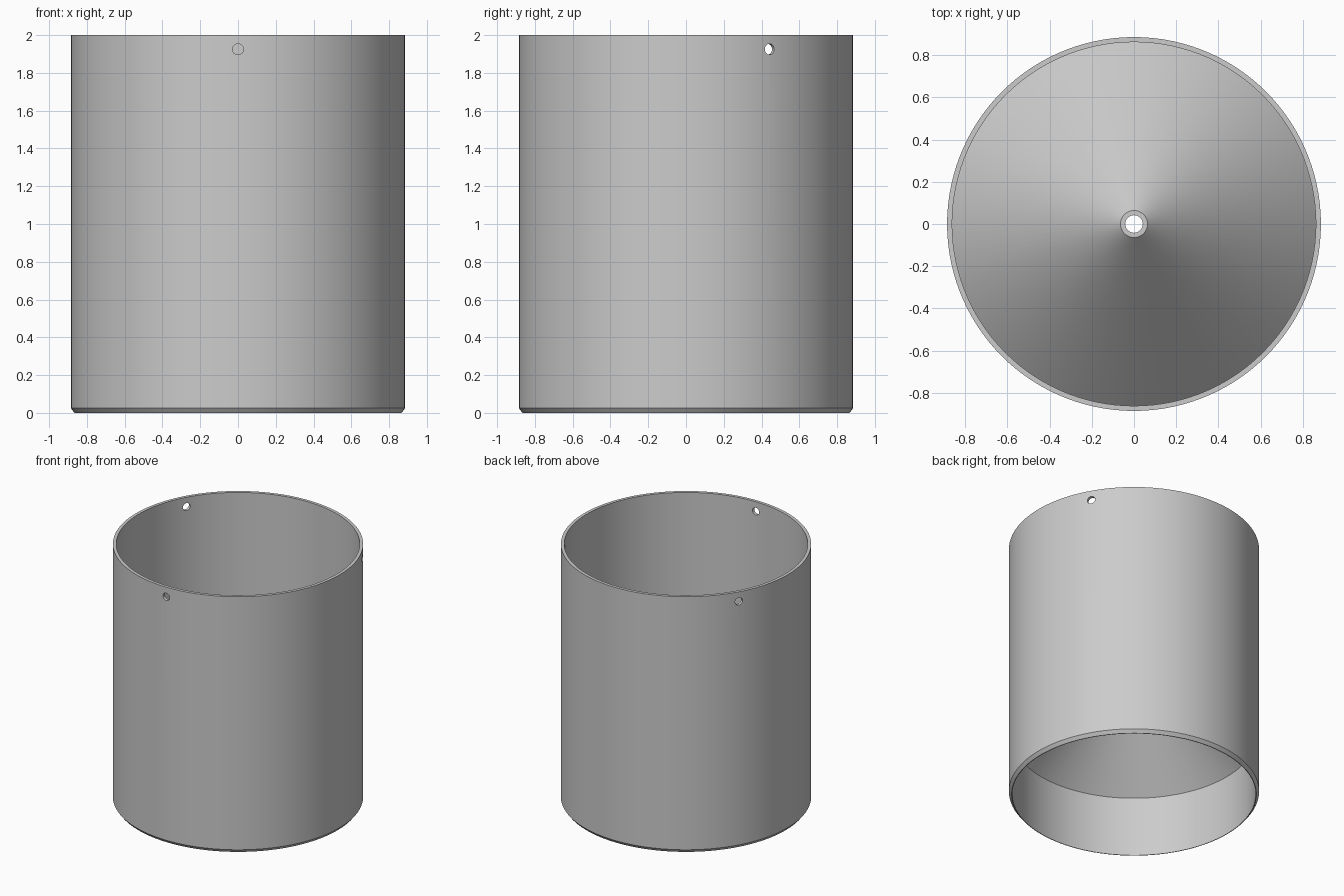
import bpy
import bmesh
import math
from mathutils import Matrix, Vector

cube = bpy.data.objects.get("Cube")
if cube:
    bpy.data.objects.remove(cube, do_unlink=True)

SEGMENTS = 120
OUTER, INNER, HEIGHT = 0.885, 0.861, 2.0

# Single grey material
grey = bpy.data.materials.new("light_grey")
grey.use_nodes = True
colour = (0.6, 0.6, 0.6, 1)
grey.diffuse_color = colour
grey.node_tree.nodes["Principled BSDF"].inputs["Base Color"].default_value = colour


def make_object(name, bm):
    bmesh.ops.recalc_face_normals(bm, faces=bm.faces)
    mesh = bpy.data.meshes.new(name)
    bm.to_mesh(mesh)
    bm.free()
    mesh.materials.append(grey)
    obj = bpy.data.objects.new(name, mesh)
    bpy.context.collection.objects.link(obj)
    return obj


def lathe(name, profile):
    """Spin a closed (radius, height) profile around the z axis."""
    bm = bmesh.new()
    rings = []
    for i in range(SEGMENTS):
        a = math.tau * i / SEGMENTS
        rings.append([bm.verts.new((r * math.cos(a), r * math.sin(a), z))
                      for r, z in profile])
    for i, ring in enumerate(rings):
        after = rings[(i + 1) % SEGMENTS]
        for j in range(len(profile)):
            k = (j + 1) % len(profile)
            bm.faces.new((ring[j], after[j], after[k], ring[k]))
    return make_object(name, bm)


# Tube wall with chamfered foot and an inner cone rising to a small opening
body = lathe("tube_with_inner_cone", [
    (0.866, 0), (OUTER, 0.025), (OUTER, HEIGHT), (INNER, HEIGHT),
    (INNER, 0.488), (0.064, 1.286), (0.0415, 1.286),
    (INNER, 0.466), (INNER, 0),
])

# Three evenly spaced holes below the rim
bm = bmesh.new()
for degrees in (-90, 30, 150):
    a = math.radians(degrees)
    direction = Vector((math.cos(a), math.sin(a), 0))
    centre = direction * (OUTER + INNER) / 2 + Vector((0, 0, 1.925))
    turn = direction.to_track_quat('Z', 'Y').to_matrix().to_4x4()
    bmesh.ops.create_cone(bm, cap_ends=True, segments=32, radius1=0.029,
                          radius2=0.029, depth=0.2,
                          matrix=Matrix.Translation(centre) @ turn)
cutter = make_object("hole_cutter", bm)
cutter.hide_render = True

cut = body.modifiers.new("rim_holes", 'BOOLEAN')
cut.operation = 'DIFFERENCE'
cut.solver = 'EXACT'
cut.object = cutter

bpy.ops.object.select_all(action='DESELECT')
bpy.context.view_layer.objects.active = body
body.select_set(True)
bpy.ops.object.modifier_apply(modifier=cut.name)
bpy.data.objects.remove(cutter, do_unlink=True)
bpy.ops.object.shade_smooth_by_angle(angle=math.radians(30))
